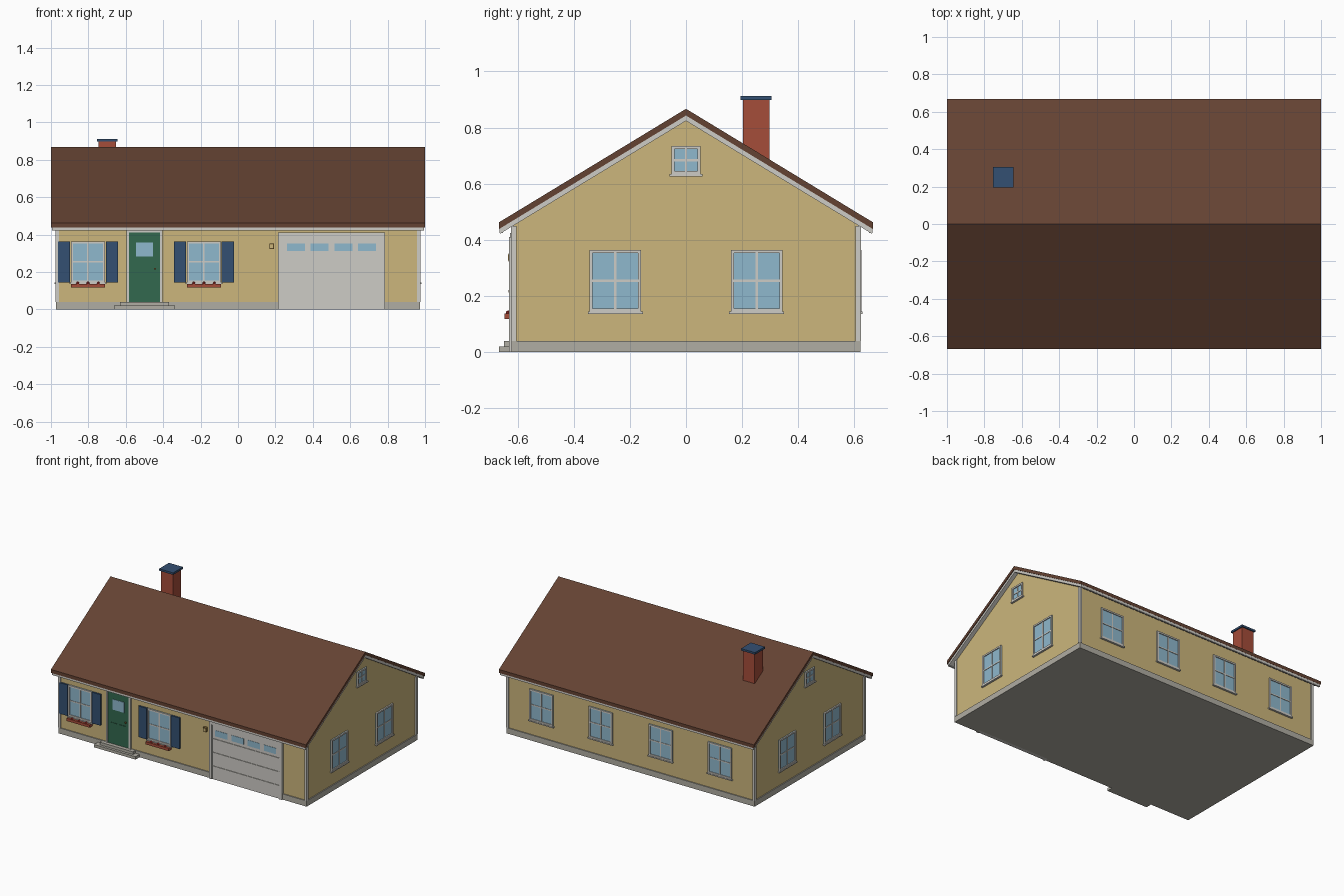
import bpy, bmesh
from math import radians
from mathutils import Matrix, Vector

cube = bpy.data.objects.get("Cube")
if cube:
    bpy.data.objects.remove(cube, do_unlink=True)


def material(name, rgb):
    """Flat colour from 0-255 display values, stored as linear."""
    lin = [((c / 255 + 0.055) / 1.055) ** 2.4 for c in rgb] + [1.0]
    m = bpy.data.materials.new(name)
    m.use_nodes = True
    m.diffuse_color = lin
    m.node_tree.nodes["Principled BSDF"].inputs["Base Color"].default_value = lin
    return m


SIDING = material("yellow siding", (204, 182, 124))
TRIM = material("off white trim", (206, 204, 198))
ROOF = material("brown shingles", (100, 66, 50))
BRICK = material("red brick", (165, 77, 58))
NAVY = material("navy paint", (52, 80, 114))
GREEN = material("green door paint", (50, 104, 78))
GLASS = material("blue glass", (143, 184, 205))
CONCRETE = material("grey concrete", (176, 173, 163))
BRASS = material("dark brass", (140, 112, 62))
FLOWER = material("red petals", (176, 52, 48))


def finish(name, bm, mats, matrix=Matrix()):
    bmesh.ops.recalc_face_normals(bm, faces=bm.faces)
    mesh = bpy.data.meshes.new(name)
    bm.to_mesh(mesh)
    bm.free()
    for m in mats:
        mesh.materials.append(m)
    obj = bpy.data.objects.new(name, mesh)
    obj.matrix_world = matrix
    bpy.context.collection.objects.link(obj)
    return obj


def boxes(name, parts, matrix=Matrix()):
    """One object from boxes: (material, x range, y range, z range)."""
    bm = bmesh.new()
    mats = []
    for mat, *spans in parts:
        if mat not in mats:
            mats.append(mat)
        centre = Vector([(a + b) / 2 for a, b in spans])
        size = Vector([abs(b - a) for a, b in spans])
        m = Matrix.Translation(centre) @ Matrix.Diagonal(size).to_4x4()
        verts = bmesh.ops.create_cube(bm, size=1, matrix=m)["verts"]
        for f in {f for v in verts for f in v.link_faces}:
            f.material_index = mats.index(mat)
    return finish(name, bm, mats, matrix)


def extrude_x(name, mat, profile, half):
    """Extrude a (y, z) profile along x from -half to half."""
    bm = bmesh.new()
    face = bm.faces.new([bm.verts.new((-half, y, z)) for y, z in profile])
    new = bmesh.ops.extrude_face_region(bm, geom=[face])["geom"]
    moved = [g for g in new if isinstance(g, bmesh.types.BMVert)]
    bmesh.ops.translate(bm, verts=moved, vec=(2 * half, 0, 0))
    return finish(name, bm, [mat])


WX, WY = 0.967, 0.615          # wall faces
FX, FY = 0.974, 0.622          # foundation and corner board faces
SLOPE = 0.607


def chevron(name, mat, top, thick, reach, half):
    low = top - SLOPE * reach
    extrude_x(name, mat, [(-reach, low), (0, top), (reach, low),
                          (reach, low - thick), (0, top - thick),
                          (-reach, low - thick)], half)


# Walls, foundation and roof
eave = 0.835 - SLOPE * WY
extrude_x("walls", SIDING, [(-WY, 0.02), (WY, 0.02), (WY, eave),
                            (0, 0.835), (-WY, eave)], WX)
boxes("foundation", [(CONCRETE, (-FX, FX), (-FY, FY), (0, 0.04))])
chevron("roof", ROOF, 0.867, 0.024, 0.667, 1.0)
chevron("roof_trim", TRIM, 0.843, 0.019, 0.662, 0.995)
for side, s in (("front", -1), ("back", 1)):
    boxes(side + "_fascia", [(TRIM, (-0.995, 0.995), (s * 0.652, s * 0.664), (0.424, 0.442))])

# Corner boards
for sx, xn in ((-1, "right"), (1, "left")):
    for sy, yn in ((-1, "front"), (1, "back")):
        boxes(f"{yn}_{xn}_corner_board",
              [(TRIM, (sx * (FX - 0.018), sx * (FX + 0.001)),
                (sy * (FY - 0.018), sy * (FY + 0.001)), (0.04, 0.45))])

# Chimney
boxes("chimney", [(BRICK, (-0.747, -0.653), (0.203, 0.297), (0.6, 0.9))])
boxes("chimney_cap", [(NAVY, (-0.755, -0.645), (0.195, 0.305), (0.898, 0.912))])


def window(name, x, y, z, angle, w=0.184, h=0.22):
    """Four-pane window; its local -y points out of the wall."""
    a, b, t = w / 2, h / 2, 0.011
    parts = [(GLASS, (-a, a), (-0.004, 0.01), (-b, b)),
             (TRIM, (-0.004, 0.004), (-0.007, 0), (-b, b)),
             (TRIM, (-a, a), (-0.007, 0), (-0.004, 0.004)),
             (TRIM, (-a - 0.006, a + 0.006), (-0.014, 0), (-b - 0.008, -b))]
    for s in (-1, 1):
        parts.append((TRIM, (s * a, s * (a - t)), (-0.01, 0), (-b, b)))
        parts.append((TRIM, (-a, a), (-0.01, 0), (s * b, s * (b - t))))
    place = Matrix.Translation((x, y, z)) @ Matrix.Rotation(radians(angle), 4, "Z")
    boxes(name, parts, place)


# Side and back windows
MID = 0.254
for side, s in (("left", 1), ("right", -1)):
    for end, y in (("front", -0.252), ("back", 0.252)):
        window(f"{side}_{end}_window", s * WX, y, MID, s * 90)
    window(side + "_attic_window", s * WX, 0, 0.684, s * 90, 0.104, 0.1)
for i, x in enumerate((-0.7, -0.235, 0.235, 0.7)):
    window(f"back_window_{i + 1}", x, WY, MID, 180)

# Front windows with shutters and flower boxes
for label, x in (("outer", -0.802), ("inner", -0.182)):
    window(label + "_front_window", x, -WY, MID, 0)
    for side, s in (("left", 1), ("right", -1)):
        boxes(f"{label}_{side}_shutter",
              [(NAVY, (x + s * 0.095, x + s * 0.161), (-0.627, -0.61), (0.144, 0.364))])
    boxes(label + "_flower_box",
          [(BRICK, (x - 0.09, x + 0.09), (-0.646, -0.61), (0.118, 0.137))])
    for i in (-1, 0, 1):
        bm = bmesh.new()
        bmesh.ops.create_icosphere(bm, subdivisions=1, radius=0.009)
        finish(f"{label}_flower_{i + 2}", bm, [FLOWER],
               Matrix.Translation((x + i * 0.055, -0.634, 0.14)))

# Front door and steps
DX = -0.5
boxes("door_frame", [
    (TRIM, (DX - 0.097, DX - 0.083), (-0.628, -0.6), (0.04, 0.424)),
    (TRIM, (DX + 0.083, DX + 0.097), (-0.628, -0.6), (0.04, 0.424)),
    (TRIM, (DX - 0.097, DX + 0.097), (-0.628, -0.6), (0.41, 0.424))])
boxes("front_door", [
    (GREEN, (DX - 0.083, DX + 0.083), (-0.622, -0.6), (0.04, 0.41)),
    (GREEN, (DX - 0.058, DX - 0.008), (-0.625, -0.61), (0.07, 0.19)),
    (GREEN, (DX + 0.008, DX + 0.058), (-0.625, -0.61), (0.07, 0.19)),
    (GLASS, (DX - 0.045, DX + 0.045), (-0.625, -0.61), (0.283, 0.357))])
boxes("door_handle", [(BRASS, (-0.449, -0.439), (-0.632, -0.62), (0.212, 0.222))])
boxes("upper_step", [(CONCRETE, (DX - 0.13, DX + 0.13), (-0.648, -0.6), (0, 0.039))])
boxes("lower_step", [(CONCRETE, (DX - 0.163, DX + 0.163), (-0.666, -0.6), (0, 0.02))])

# Garage door: four slabs, the top one glazed
GX = 0.5
boxes("garage_frame", [
    (TRIM, (GX - 0.286, GX - 0.265), (-0.631, -0.6), (0, 0.41)),
    (TRIM, (GX + 0.265, GX + 0.286), (-0.631, -0.6), (0, 0.41)),
    (TRIM, (GX - 0.286, GX + 0.286), (-0.631, -0.6), (0.387, 0.41))])
slabs = [(TRIM, (GX - 0.265, GX + 0.265), (-0.623, -0.6), (0, 0.387))]
for i in range(4):
    slabs.append((TRIM, (GX - 0.262, GX + 0.262), (-0.627, -0.61),
                  (i * 0.097 + 0.002, (i + 1) * 0.097 - 0.002)))
for i in range(4):
    x = GX + (i - 1.5) * 0.127
    slabs.append((GLASS, (x - 0.048, x + 0.048), (-0.629, -0.61), (0.311, 0.353)))
boxes("garage_door", slabs)

# Wall lamp
boxes("wall_lamp", [
    (BRASS, (0.168, 0.192), (-0.633, -0.61), (0.322, 0.352)),
    (SIDING, (0.172, 0.188), (-0.635, -0.62), (0.327, 0.347))])
